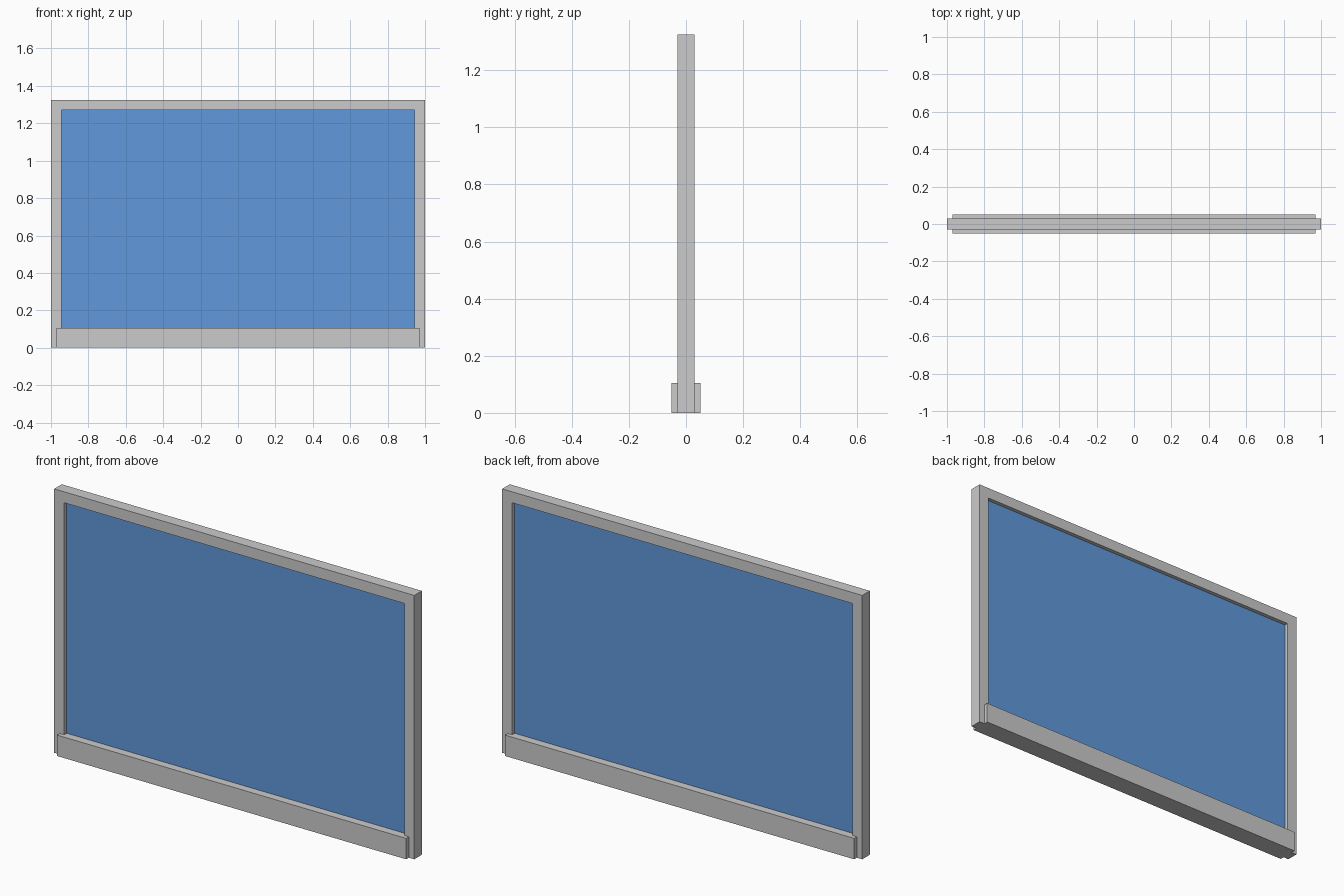
import bpy, bmesh

if "Cube" in bpy.data.objects:
    bpy.data.objects.remove(bpy.data.objects["Cube"])

W, H = 1.0, 1.325        # half width and height of the panel
IN, TOP = 0.945, 1.27    # opening half width and top
LOW = 0.055              # opening bottom, hidden inside the base rail


def finish(name, bm):
    bmesh.ops.recalc_face_normals(bm, faces=bm.faces[:])
    mesh = bpy.data.meshes.new(name)
    bm.to_mesh(mesh)
    bm.free()
    obj = bpy.data.objects.new(name, mesh)
    bpy.context.collection.objects.link(obj)
    return obj


def box(name, half_x, half_y, z0, z1):
    bm = bmesh.new()
    bmesh.ops.create_cube(bm, size=1)
    for v in bm.verts:
        v.co = (v.co.x * 2 * half_x, v.co.y * 2 * half_y,
                z0 + (v.co.z + 0.5) * (z1 - z0))
    return finish(name, bm)


# Frame: a rectangular ring extruded through its depth
bm = bmesh.new()


def loop(hx, z0, z1):
    return [bm.verts.new((x, -0.03, z)) for x, z in
            ((-hx, z0), (hx, z0), (hx, z1), (-hx, z1))]


outer, inner = loop(W, 0, H), loop(IN, LOW, TOP)
for i in range(4):
    j = (i + 1) % 4
    bm.faces.new((outer[i], outer[j], inner[j], inner[i]))
res = bmesh.ops.extrude_face_region(bm, geom=bm.faces[:], use_keep_orig=True)
bmesh.ops.translate(bm, vec=(0, 0.06, 0),
                    verts=[g for g in res["geom"] if isinstance(g, bmesh.types.BMVert)])
finish("panel_frame", bm)

# Base rail wrapping both faces of the frame
box("base_rail", 0.97, 0.051, 0, 0.105)

# Glass pane, set back from both faces
pane = box("glass_pane", IN, 0.01, LOW, TOP)
blue = bpy.data.materials.new("blue_glass")
blue.diffuse_color = (0.12, 0.32, 0.72, 1)
blue.use_nodes = True
blue.node_tree.nodes["Principled BSDF"].inputs["Base Color"].default_value = blue.diffuse_color
pane.data.materials.append(blue)
